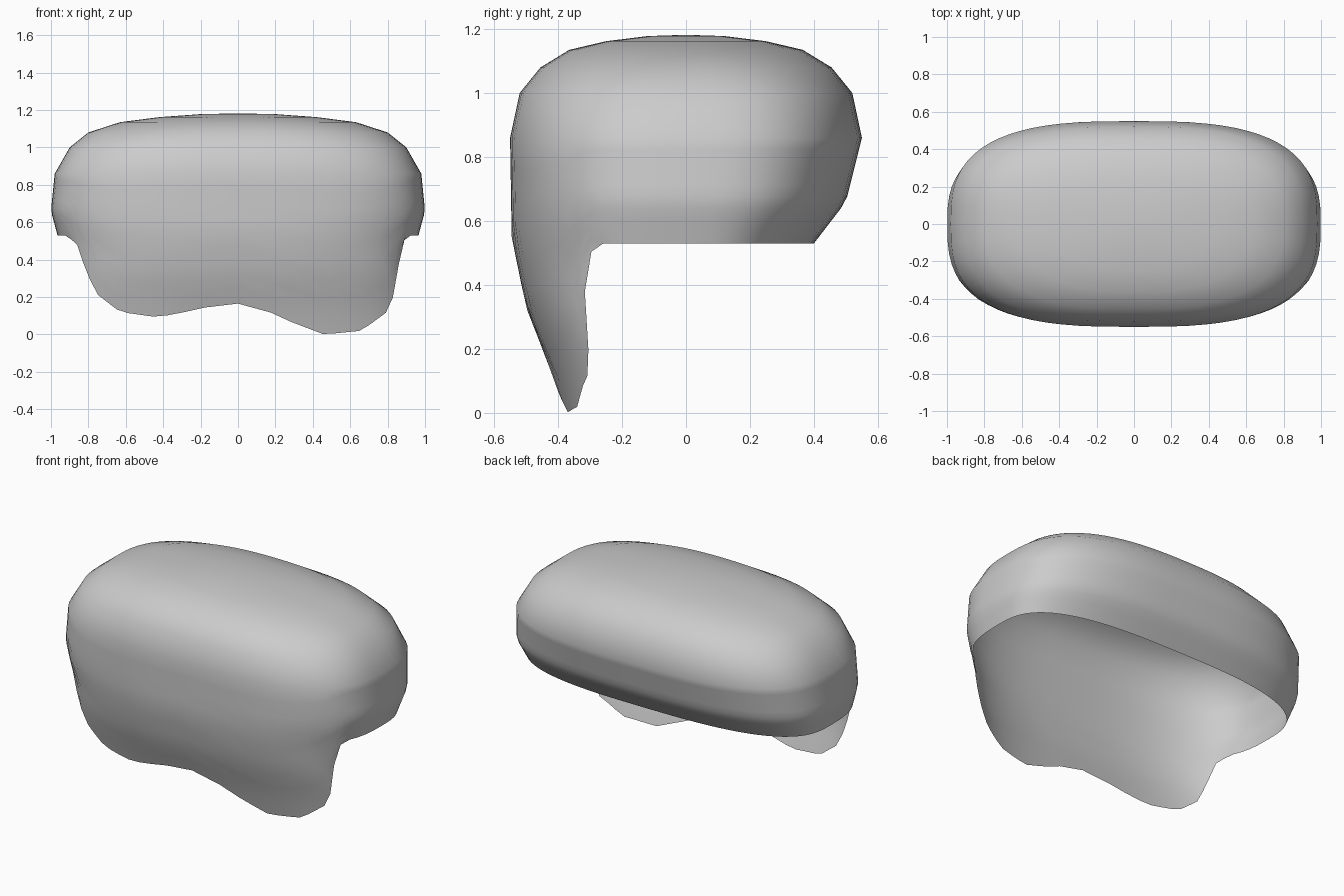
import bpy, bmesh, math

cube = bpy.data.objects.get("Cube")
if cube:
    bpy.data.objects.remove(cube, do_unlink=True)

COLUMNS, DROPS = 72, 9
WAIST = 0.86

# Crown rings: height, half width, half depth, roundness
CROWN = [(1.178, .2, .12, 2.3), (1.162, .42, .25, 2.35), (1.135, .63, .365, 2.45),
         (1.08, .80, .455, 2.6), (1.0, .90, .52, 2.8), (WAIST, .98, .55, 2.9)]
# Wall profiles against height: half width, front depth, back depth
WIDTH = [(0, .95), (.5, .95), (.53, .965), (.66, 1.0), (.86, .98)]
FRONT = [(0, .385), (.14, .425), (.33, .5), (.55, .545), (.86, .55)]
BACK = [(.53, .4), (.66, .5), (.86, .55)]
# Lower edge of the front flap: x, height
HEM = [(-.91, .53), (-.86, .48), (-.82, .36), (-.76, .22), (-.63, .12), (-.45, .095),
       (-.35, .105), (-.22, .135), (-.1, .16), (0, .165), (.12, .145), (.25, .08),
       (.46, 0), (.66, .02), (.81, .13), (.855, .3), (.867, .48), (.91, .53)]


def sample(table, v):
    """Piecewise linear lookup, clamped at both ends."""
    if v <= table[0][0]:
        return table[0][1]
    for (a, p), (b, q) in zip(table, table[1:]):
        if v <= b:
            return p + (q - p) * (v - a) / (b - a)
    return table[-1][1]


def direction(i, n):
    """Unit rounded-rectangle outline point for a column."""
    t = math.tau * i / COLUMNS
    c, s = math.cos(t), math.sin(t)
    return (math.copysign(abs(c) ** (2 / n), c), math.copysign(abs(s) ** (2 / n), s))


bm = bmesh.new()
rings = []

# Domed crown
for z, hx, hy, n in CROWN:
    rings.append([bm.verts.new((hx * u, hy * v, z))
                  for u, v in (direction(i, n) for i in range(COLUMNS))])

# Walls running down to the hem, which dips at the front to form the flap
outline = [direction(i, CROWN[-1][3]) for i in range(COLUMNS)]
for k in range(1, DROPS + 1):
    ring = []
    for u, v in outline:
        hem = sample(HEM, u * .95) if v < -.01 else .53
        z = WAIST + (hem - WAIST) * k / DROPS
        depth = sample(FRONT if v < 0 else BACK, z)
        ring.append(bm.verts.new((sample(WIDTH, z) * u, depth * v, z)))
    rings.append(ring)

# Skin the rings and close the top
top = bm.verts.new((0, 0, 1.182))
for i in range(COLUMNS):
    j = (i + 1) % COLUMNS
    bm.faces.new((top, rings[0][i], rings[0][j]))
    for upper, lower in zip(rings, rings[1:]):
        bm.faces.new((upper[i], lower[i], lower[j], upper[j]))

mesh = bpy.data.meshes.new("rounded_shell")
bm.to_mesh(mesh)
bm.free()
for face in mesh.polygons:
    face.use_smooth = True

grey = bpy.data.materials.new("light_grey")
grey.use_nodes = True
colour = (.6, .6, .6, 1)
grey.diffuse_color = colour
grey.node_tree.nodes["Principled BSDF"].inputs["Base Color"].default_value = colour
mesh.materials.append(grey)

shell = bpy.data.objects.new("rounded_shell", mesh)
bpy.context.scene.collection.objects.link(shell)
